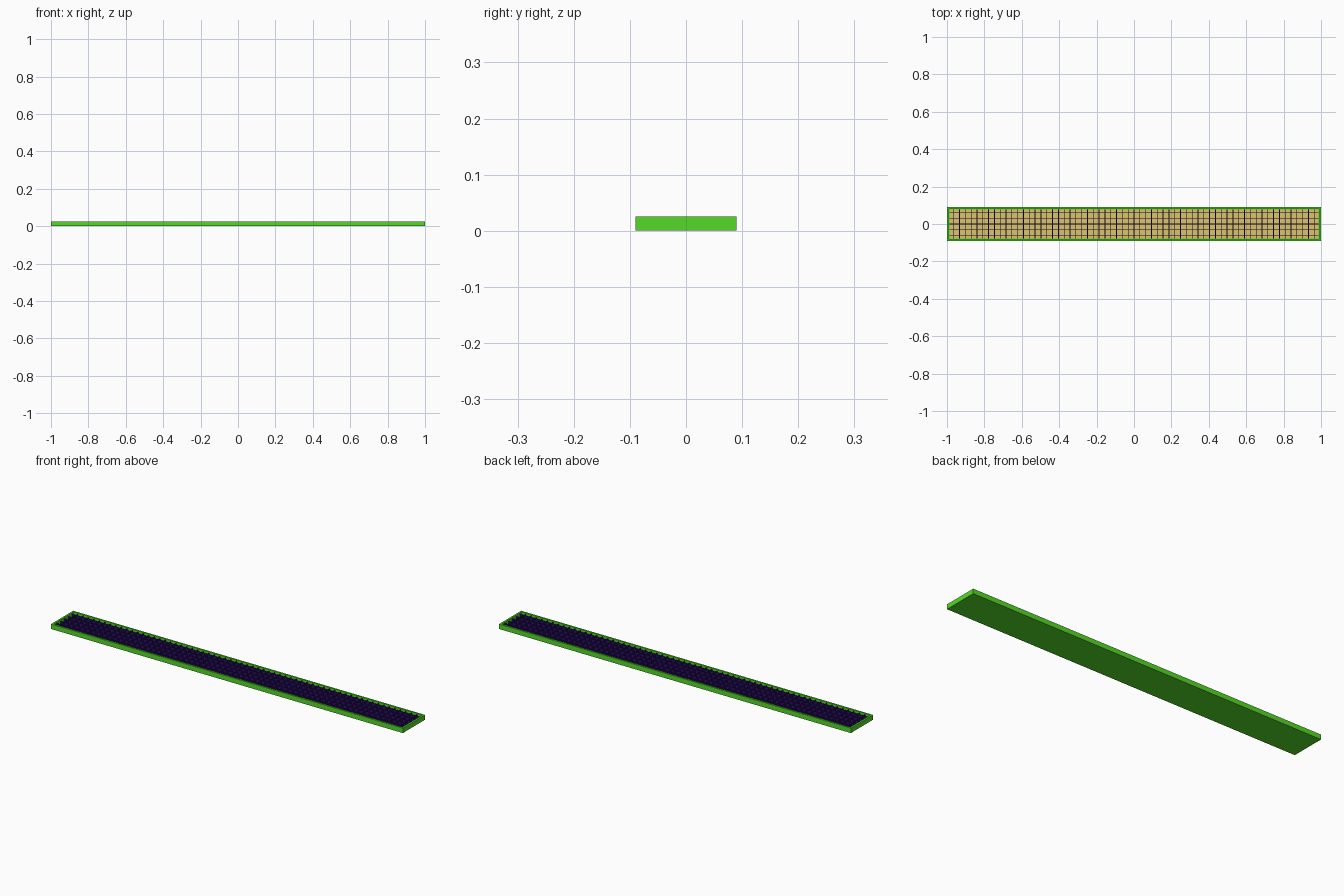
import bpy, bmesh

if "Cube" in bpy.data.objects:
    bpy.data.objects.remove(bpy.data.objects["Cube"])

L, W, H = 2.0, 0.18, 0.025      # outer size
T, FLOOR = 0.013, 0.004         # rim thickness, floor thickness
PITCH, BAR = 0.0311, 0.004      # grating pitch and bar thickness
TOP = 0.022                     # top of the grating

def material(name, rgb):
    m = bpy.data.materials.new(name)
    m.diffuse_color = (*rgb, 1)
    m.use_nodes = True
    m.node_tree.nodes["Principled BSDF"].inputs["Base Color"].default_value = m.diffuse_color
    return m

def boxes(name, items, mat):
    bm = bmesh.new()
    for (x0, x1), (y0, y1), (z0, z1) in items:
        vs = bmesh.ops.create_cube(bm, size=1)["verts"]
        for v in vs:
            v.co = ((x0 + x1) / 2 + v.co.x * (x1 - x0),
                    (y0 + y1) / 2 + v.co.y * (y1 - y0),
                    (z0 + z1) / 2 + v.co.z * (z1 - z0))
    me = bpy.data.meshes.new(name)
    bm.to_mesh(me)
    bm.free()
    me.materials.append(mat)
    ob = bpy.data.objects.new(name, me)
    bpy.context.collection.objects.link(ob)

green = material("green", (0.09, 0.70, 0.02))
purple = material("purple", (0.025, 0.005, 0.14))
tan = material("tan", (0.72, 0.56, 0.15))
x, y = L / 2, W / 2
xi, yi = x - T, y - T

# open tray: recessed top made by insetting and sinking a box lid
bm = bmesh.new()
for v in bmesh.ops.create_cube(bm, size=1)["verts"]:
    v.co = (v.co.x * L, v.co.y * W, (v.co.z + 0.5) * H)
lid = max(bm.faces, key=lambda f: f.calc_center_median().z)
bmesh.ops.inset_region(bm, faces=[lid], thickness=T)
sunk = bmesh.ops.extrude_discrete_faces(bm, faces=[lid])["faces"][0]
for v in sunk.verts:
    v.co.z = FLOOR
me = bpy.data.meshes.new("tray")
bm.to_mesh(me)
bm.free()
me.materials.append(green)
bpy.context.collection.objects.link(bpy.data.objects.new("tray", me))

# tan floor panel
boxes("floor_panel", [((-xi, xi), (-yi, yi), (FLOOR, FLOOR + 0.002))], tan)

# grating bars both ways
z = (FLOOR + 0.002, TOP)
boxes("cross_bars", [((i * PITCH - BAR / 2, i * PITCH + BAR / 2), (-yi, yi), z)
                     for i in range(-31, 32)], purple)
boxes("long_bars", [((-xi, xi), (j * PITCH - BAR / 2, j * PITCH + BAR / 2), z)
                    for j in range(-2, 3)], purple)
